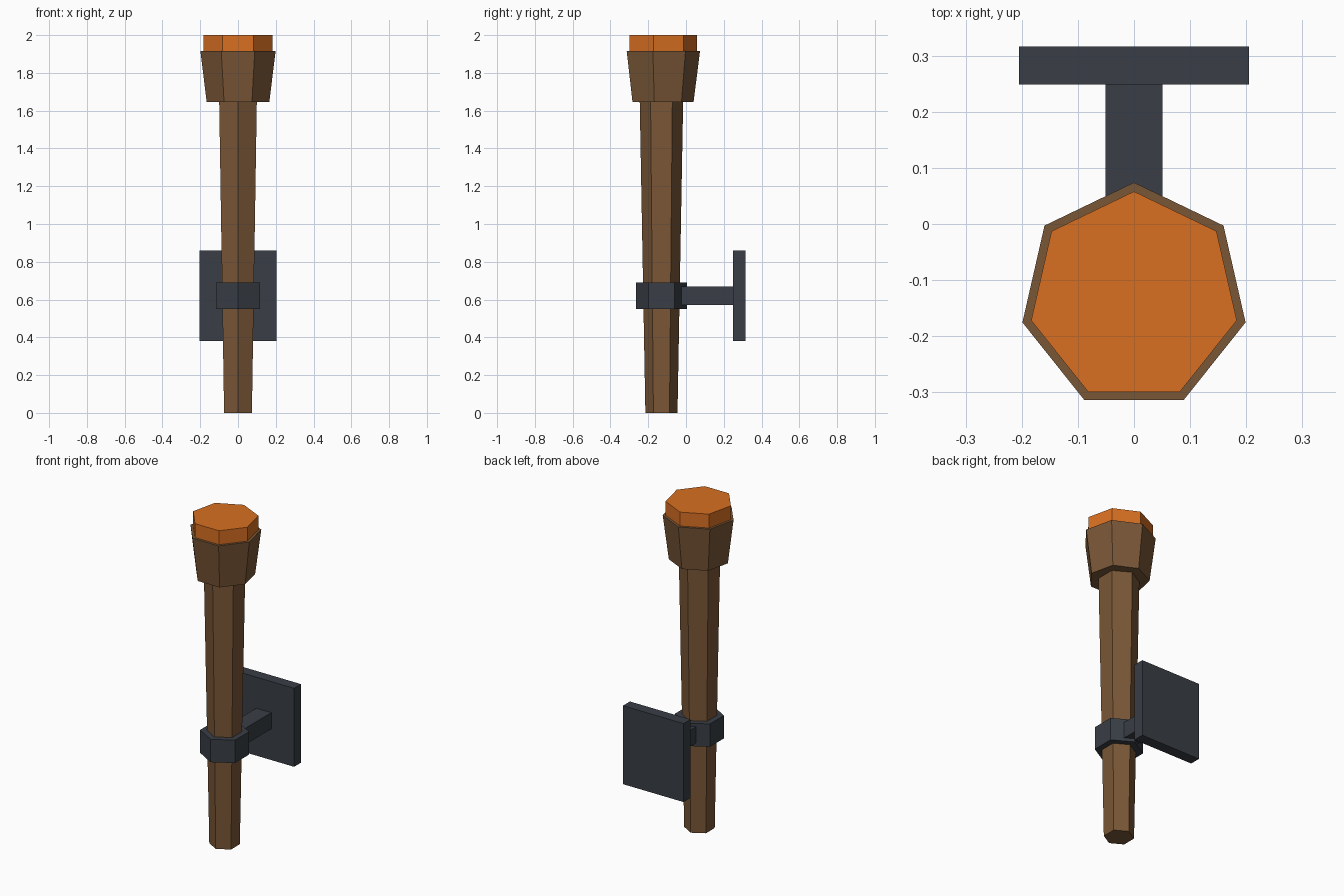
import bpy, bmesh
from math import sin, cos, pi

if "Cube" in bpy.data.objects:
    bpy.data.objects.remove(bpy.data.objects["Cube"])

CY = -0.13  # y of the torch axis


def material(name, rgb):
    m = bpy.data.materials.new(name)
    m.diffuse_color = (*rgb, 1)
    m.use_nodes = True
    m.node_tree.nodes["Principled BSDF"].inputs["Base Color"].default_value = m.diffuse_color
    return m


wood = material("brown wood", (0.195, 0.095, 0.038))
metal = material("dark iron", (0.041, 0.049, 0.061))
ember = material("orange ember", (0.69, 0.16, 0.016))


def finish(name, bm, mat):
    bmesh.ops.recalc_face_normals(bm, faces=bm.faces)
    me = bpy.data.meshes.new(name)
    bm.to_mesh(me)
    bm.free()
    me.materials.append(mat)
    bpy.context.collection.objects.link(bpy.data.objects.new(name, me))


def prism(name, sides, rings, mat):
    """Capped n-sided solid through (radius, z) rings, one corner facing +y."""
    bm = bmesh.new()
    loops = [[bm.verts.new((r * sin(2 * pi * i / sides), CY + r * cos(2 * pi * i / sides), z))
              for i in range(sides)] for r, z in rings]
    for a, b in zip(loops, loops[1:]):
        for i in range(sides):
            j = (i + 1) % sides
            bm.faces.new((a[i], a[j], b[j], b[i]))
    bm.faces.new(loops[0])
    bm.faces.new(loops[-1])
    finish(name, bm, mat)


def box(name, lo, hi, mat):
    bm = bmesh.new()
    bmesh.ops.create_cube(bm, size=1)
    for v in bm.verts:
        v.co = [(l + h) / 2 + c * (h - l) for l, h, c in zip(lo, hi, v.co)]
    finish(name, bm, mat)


# Torch: six-sided handle, seven-sided head and ember
prism("handle", 6, [(0.085, 0), (0.115, 1.65)], wood)
prism("head", 7, [(0.17, 1.645), (0.204, 1.915)], wood)
prism("ember_top", 7, [(0.188, 1.90), (0.188, 2.0)], ember)

# Wall bracket: band, arm and plate
prism("band", 6, [(0.136, 0.55), (0.136, 0.69)], metal)
box("arm", (-0.051, -0.05, 0.57), (0.051, 0.26, 0.67), metal)
box("wall_plate", (-0.205, 0.249, 0.38), (0.205, 0.316, 0.86), metal)
